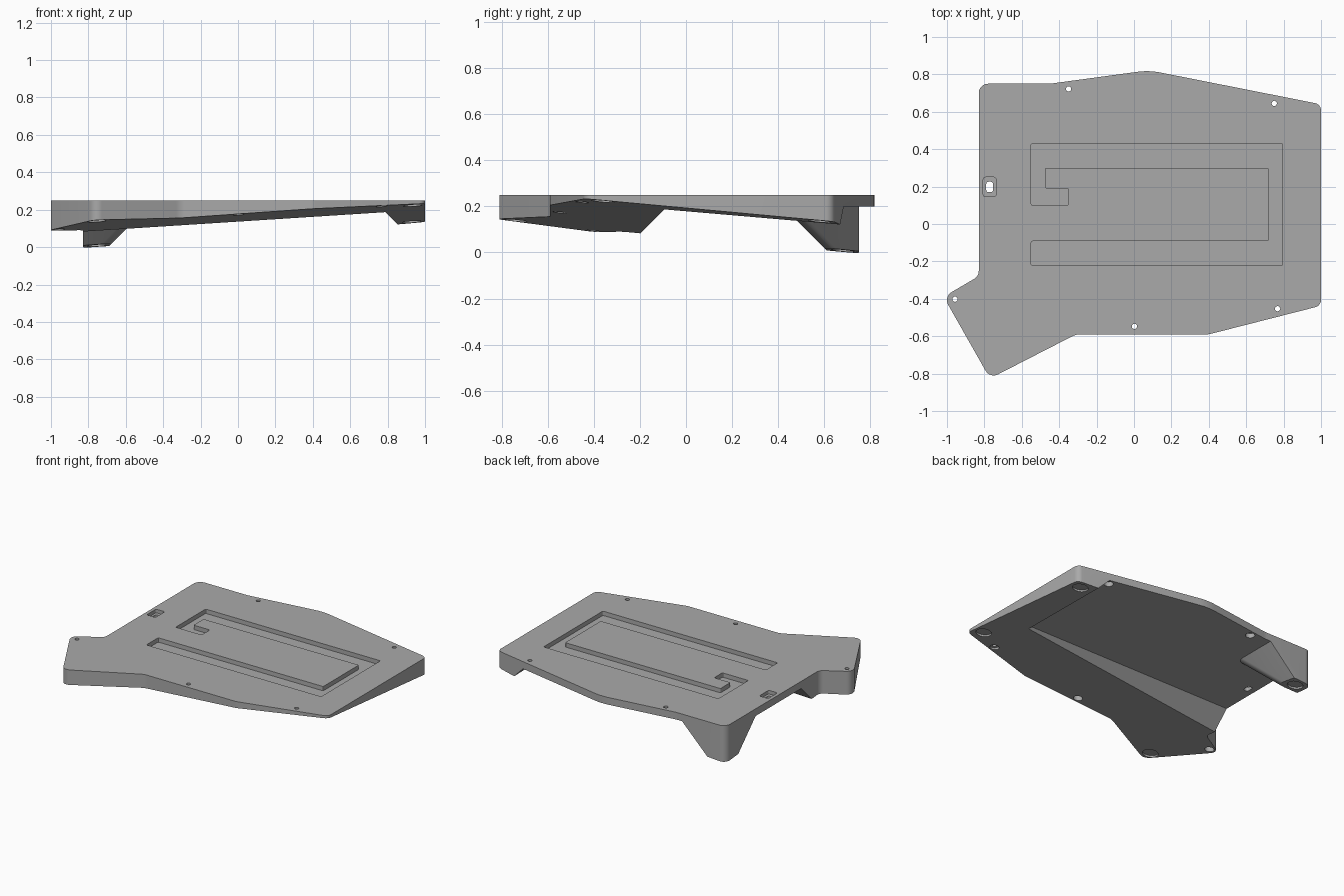
import bpy, bmesh, math
from mathutils import Vector

if "Cube" in bpy.data.objects:
    bpy.data.objects.remove(bpy.data.objects["Cube"])

TOP, PLATE = 0.25, 0.20           # top face and underside of the thin plate
A, B, C = 0.123, 0.07, -0.092     # tilted resting plane z = A + B*x + C*y
rest = lambda x, y: A + B * x + C * y
NORMAL = Vector((-B, -C, 1)).normalized()

grey = bpy.data.materials.new("grey plastic")
grey.diffuse_color = (0.40, 0.40, 0.40, 1)
grey.use_nodes = True
grey.node_tree.nodes["Principled BSDF"].inputs["Base Color"].default_value = grey.diffuse_color


def rounded(corners, steps=8):
    """Polygon from (x, y, radius) corners, each replaced by a fillet arc."""
    out, n = [], len(corners)
    for i, (x, y, r) in enumerate(corners):
        p = Vector((x, y))
        if r == 0:
            out.append(p)
            continue
        a = (Vector(corners[i - 1][:2]) - p).normalized()
        b = (Vector(corners[(i + 1) % n][:2]) - p).normalized()
        half = a.angle(b) / 2
        c = p + (a + b).normalized() * (r / math.sin(half))
        s = p + a * (r / math.tan(half)) - c
        e = p + b * (r / math.tan(half)) - c
        sweep = math.pi - 2 * half
        for k in range(steps + 1):
            t = k / steps
            out.append(c + (s * math.sin((1 - t) * sweep) + e * math.sin(t * sweep)) / math.sin(sweep))
    return out


def loft(name, low, high, z0, z1):
    """Solid between two matching polygons."""
    bm = bmesh.new()
    lo = [bm.verts.new((p[0], p[1], z0)) for p in low]
    hi = [bm.verts.new((p[0], p[1], z1)) for p in high]
    n = len(lo)
    bm.faces.new(lo)
    bm.faces.new(hi)
    for i in range(n):
        j = (i + 1) % n
        bm.faces.new((lo[i], lo[j], hi[j], hi[i]))
    bmesh.ops.recalc_face_normals(bm, faces=bm.faces)
    me = bpy.data.meshes.new(name)
    bm.to_mesh(me)
    bm.free()
    ob = bpy.data.objects.new(name, me)
    bpy.context.collection.objects.link(ob)
    return ob


def prism(name, poly, z0, z1):
    return loft(name, poly, poly, z0, z1)


def circle(x, y, r, n=24):
    return [(x + r * math.cos(2 * math.pi * k / n), y + r * math.sin(2 * math.pi * k / n)) for k in range(n)]


# Case body: rounded outline, sliced underneath by the tilted resting plane
outline = rounded([(-0.83, 0.75, 0.05), (-0.45, 0.75, 0.2), (0.08, 0.822, 0.37), (1, 0.64, 0.04),
                   (1, -0.437, 0.04), (0.4, -0.59, 0.1), (-0.31, -0.59, 0.1), (-0.77, -0.826, 0.05),
                   (-1.018, -0.389, 0.05), (-0.83, -0.279, 0.05)])
body = prism("case_body", outline, -0.2, TOP)
bm = bmesh.new()
bm.from_mesh(body.data)
cut = bmesh.ops.bisect_plane(bm, geom=bm.verts[:] + bm.edges[:] + bm.faces[:],
                             plane_co=(0, 0, A), plane_no=NORMAL, clear_inner=True)
bmesh.ops.contextual_create(bm, geom=[e for e in cut["geom_cut"] if isinstance(e, bmesh.types.BMEdge)])
bmesh.ops.recalc_face_normals(bm, faces=bm.faces)
bm.to_mesh(body.data)
bm.free()

cutters = []


# Underside recess: leaves the front wedge, right wedge and back-left foot
def recess(d):
    return rounded([(-1.2, -0.08 - d, 0), (0.775 + d, -0.08 - d, 0), (0.775 + d, 1.2, 0),
                    (-0.495 - d, 1.2, 0), (-0.495 - d, 0.42 + d, 0.05), (-1.2, 0.42 + d, 0)])


cutters.append(loft("recess_cutter", recess(0.25), recess(0), PLATE - 0.25, PLATE))

# Hooked groove in the top
groove = [(-0.55, 0.43), (0.795, 0.43), (0.795, -0.222), (-0.55, -0.222), (-0.55, -0.092), (0.72, -0.092),
          (0.72, 0.30), (-0.475, 0.30), (-0.475, 0.19), (-0.35, 0.19), (-0.35, 0.10), (-0.55, 0.10)]
cutters.append(prism("groove_cutter", rounded([(x, y, 0.008) for x, y in groove], 3), TOP - 0.03, 0.4))


# Stepped slot near the left edge
def box(x, y, w, h, r):
    return rounded([(x - w, y - h, r), (x + w, y - h, r), (x + w, y + h, r), (x - w, y + h, r)], 4)


cutters.append(prism("slot_cutter", box(-0.772, 0.198, 0.034, 0.052, 0.012), TOP - 0.025, 0.4))
cutters.append(prism("slot_hole_cutter", box(-0.772, 0.198, 0.018, 0.028, 0.012), 0.1, 0.45))

# Screw holes, counterbored from below
for x, y in [(-0.35, 0.722), (0.75, 0.645), (0.768, -0.453), (0.002, -0.547), (-0.957, -0.402)]:
    cutters.append(prism("screw_cutter", circle(x, y, 0.014, 16), 0.05, 0.4))
    cutters.append(prism("counterbore_cutter", circle(x, y, 0.03), -0.1, 0.232))

# Round pad recesses at the four resting corners
for x, y in [(-0.755, 0.68), (0.928, 0.58), (0.935, -0.36), (-0.755, -0.74)]:
    pad = prism("pad_cutter", circle(0, 0, 0.05, 32), -0.05, 0.012)
    pad.location = (x, y, rest(x, y))
    pad.rotation_euler = NORMAL.to_track_quat('Z', 'Y').to_euler()
    cutters.append(pad)

bpy.context.view_layer.objects.active = body
body.select_set(True)
for c in cutters:
    m = body.modifiers.new("cut", 'BOOLEAN')
    m.operation, m.solver, m.object = 'DIFFERENCE', 'EXACT', c
    bpy.ops.object.modifier_apply(modifier=m.name)
    bpy.data.objects.remove(c)

body.data.materials.clear()
body.data.materials.append(grey)
for p in body.data.polygons:
    p.material_index = 0
bpy.ops.object.shade_smooth_by_angle(angle=math.radians(30))
